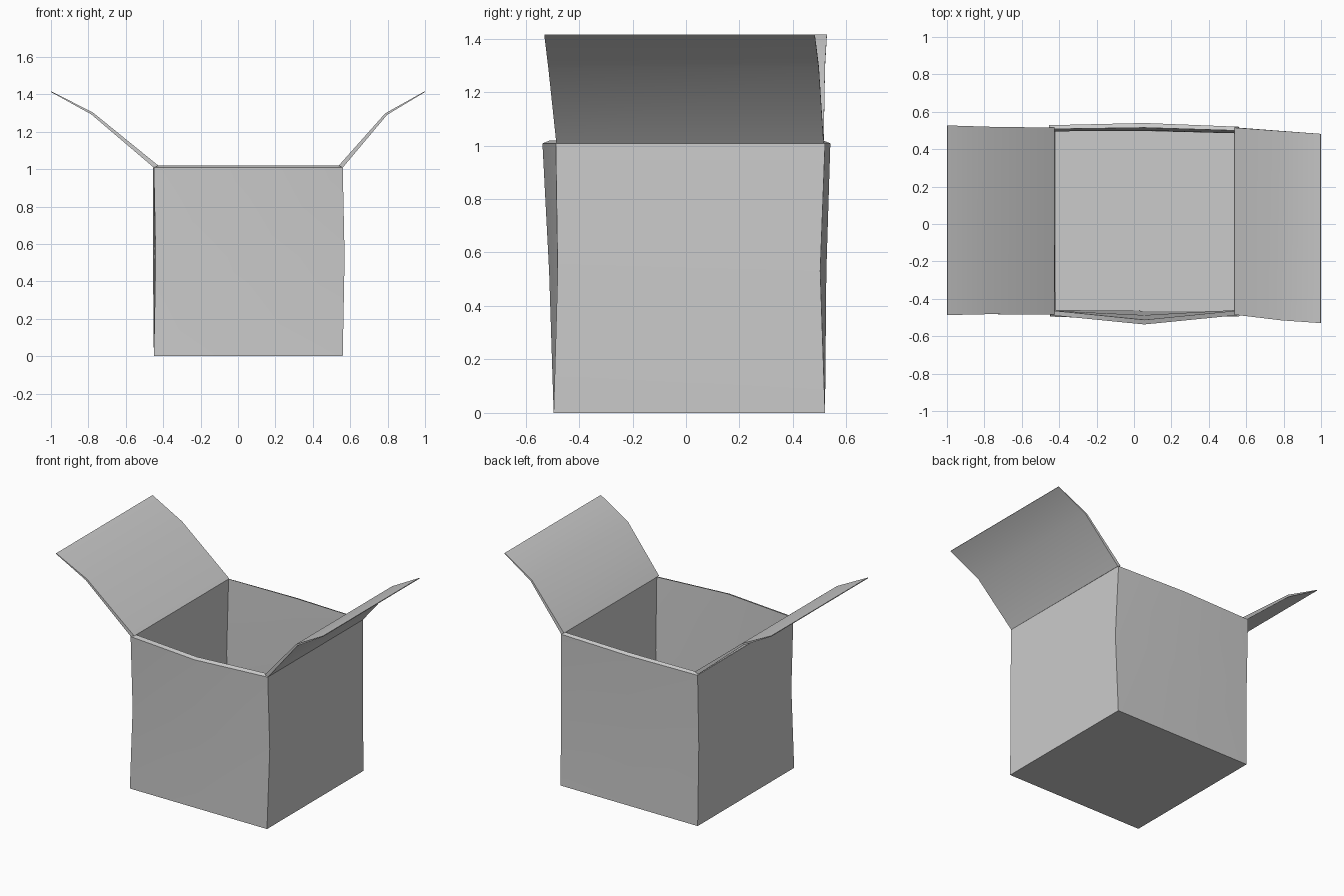
import bpy, bmesh

if "Cube" in bpy.data.objects:
    bpy.data.objects.remove(bpy.data.objects["Cube"])


def finish(name, rings, cap=True):
    """Skin a list of equal closed rings and close both ends."""
    bm = bmesh.new()
    rows = [[bm.verts.new(p) for p in ring] for ring in rings]
    n = len(rows[0])
    for a, b in zip(rows, rows[1:]):
        for i in range(n):
            j = (i + 1) % n
            bm.faces.new((a[i], a[j], b[j], b[i]))
    bm.faces.new(rows[0][::-1])
    bm.faces.new(rows[-1])
    bmesh.ops.recalc_face_normals(bm, faces=bm.faces[:])
    mesh = bpy.data.meshes.new(name)
    bm.to_mesh(mesh)
    bm.free()
    ob = bpy.data.objects.new(name, mesh)
    bpy.context.collection.objects.link(ob)
    bpy.ops.object.select_all(action='DESELECT')
    ob.select_set(True)
    bpy.context.view_layer.objects.active = ob
    bpy.ops.object.shade_smooth_by_angle(angle=0.5)
    return ob


def ring(z, fl, fr, br, bl, fm, bm_):
    """Corners plus wall midpoints; fm / bm_ are the bowed front and back."""
    mid = 0.055
    return [(*fl, z), (mid, fm, z), (*fr, z), ((fr[0] + br[0]) / 2, 0.01, z),
            (*br, z), (mid, bm_, z), (*bl, z), ((fl[0] + bl[0]) / 2, 0.01, z)]


# Box body: outer wall, rim, inner wall and floor
finish("box_body", [
    ring(0.0, (-.45, -.495), (.56, -.495), (.56, .52), (-.45, .52), -.495, .52),
    ring(0.53, (-.44, -.48), (.57, -.48), (.568, .502), (-.455, .515), -.512, .525),
    ring(1.008, (-.45, -.487), (.56, -.487), (.558, .52), (-.455, .528), -.537, .54),
    ring(1.018, (-.425, -.464), (.54, -.464), (.538, .5), (-.425, .508), -.512, .515),
    ring(0.53, (-.42, -.46), (.545, -.46), (.543, .485), (-.43, .495), -.487, .5),
    ring(0.02, (-.42, -.464), (.535, -.464), (.535, .497), (-.42, .497), -.464, .497),
])


# Open side flaps, bent once and thinning toward the tip
def flap(name, sections):
    finish(name, [[(xo, y0, zo), (xo, y1, zo), (xi, y1, zi), (xi, y0, zi)]
                  for xo, zo, xi, zi, y0, y1 in sections])


flap("left_flap", [
    (-.45, 1.008, -.425, 1.018, -.485, .515),
    (-.785, 1.293, -.775, 1.302, -.482, .52),
    (-1.0, 1.412, -.998, 1.416, -.487, .527),
])
flap("right_flap", [
    (.56, 1.008, .538, 1.018, -.485, .515),
    (.797, 1.29, .787, 1.298, -.515, .497),
    (1.0, 1.412, .998, 1.416, -.53, .482),
])
